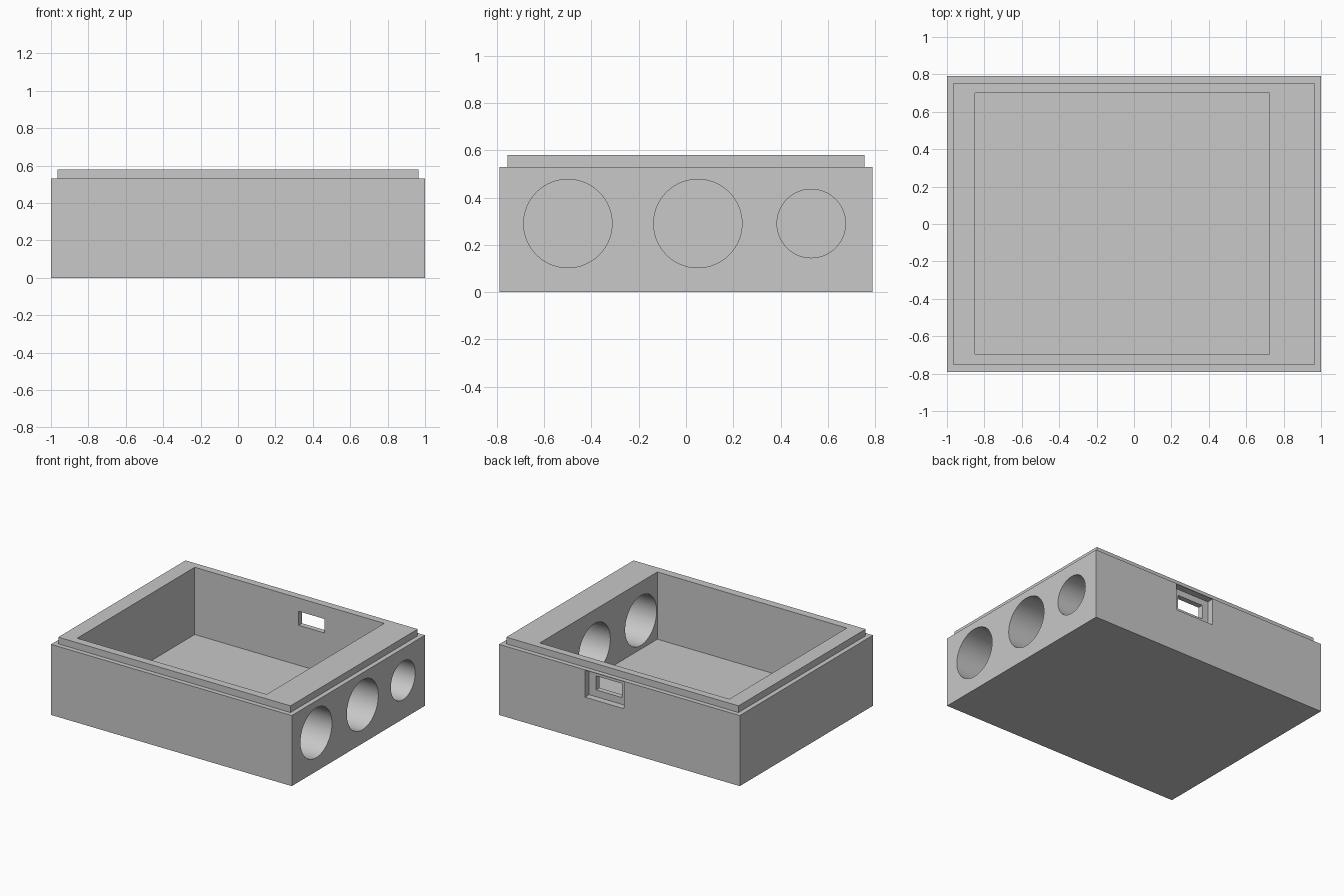
import bpy, bmesh, math
from mathutils import Matrix, Vector

cube = bpy.data.objects.get("Cube")
if cube:
    bpy.data.objects.remove(cube, do_unlink=True)

grey = bpy.data.materials.new("plain grey")
grey.use_nodes = True
colour = (0.58, 0.58, 0.58, 1)
grey.diffuse_color = colour
grey.node_tree.nodes["Principled BSDF"].inputs["Base Color"].default_value = colour


def add_object(name, bm):
    mesh = bpy.data.meshes.new(name)
    bmesh.ops.recalc_face_normals(bm, faces=bm.faces)
    bm.to_mesh(mesh)
    bm.free()
    mesh.materials.append(grey)
    obj = bpy.data.objects.new(name, mesh)
    bpy.context.collection.objects.link(obj)
    return obj


def box(low, high):
    low, high = Vector(low), Vector(high)
    bm = bmesh.new()
    bmesh.ops.create_cube(bm, size=1, matrix=Matrix.Translation((low + high) / 2)
                          @ Matrix.Diagonal((high - low).to_4d()))
    return bm


def cut(target, name, bm):
    cutter = add_object(name, bm)
    cutter.hide_render = True
    mod = target.modifiers.new(name, 'BOOLEAN')
    mod.operation = 'DIFFERENCE'
    mod.solver = 'EXACT'
    mod.object = cutter
    bpy.context.view_layer.objects.active = target
    bpy.ops.object.modifier_apply(modifier=name)
    bpy.data.objects.remove(cutter, do_unlink=True)


# Outer block with a stepped lip for a lid
bm = box((-1, -0.79, 0), (1, 0.79, 0.53))
bm.normal_update()
top = [f for f in bm.faces if f.normal.z > 0.9]
bmesh.ops.inset_region(bm, faces=top, thickness=0.05)
lip = bmesh.ops.extrude_face_region(bm, geom=top)
bmesh.ops.delete(bm, geom=top, context='FACES_ONLY')
bmesh.ops.translate(bm, vec=(0, 0, 0.05),
                    verts=[v for v in lip["geom"] if isinstance(v, bmesh.types.BMVert)])
case = add_object("open_case", bm)

# Inner cavity, thicker on the wall with the round holes
cut(case, "cavity", box((-0.85, -0.695, 0.075), (0.725, 0.7, 0.8)))

# Three round holes through the thick side wall
for i, (y, radius) in enumerate(((-0.5, 0.187), (0.05, 0.187), (0.53, 0.145))):
    bm = bmesh.new()
    place = Matrix.Translation((0.87, y, 0.29)) @ Matrix.Rotation(math.pi / 2, 4, 'Y')
    bmesh.ops.create_cone(bm, cap_ends=True, segments=64, radius1=radius,
                          radius2=radius, depth=0.5, matrix=place)
    cut(case, f"round_hole_{i + 1}", bm)

# Recessed socket opening in the back wall
cut(case, "socket_recess", box((-0.037, 0.74, 0.324), (0.286, 0.9, 0.526)))
cut(case, "socket_opening", box((0.013, 0.6, 0.375), (0.23, 0.9, 0.48)))

# Smooth hole walls with sharp edges kept
bpy.ops.object.select_all(action='DESELECT')
case.select_set(True)
bpy.context.view_layer.objects.active = case
bpy.ops.object.shade_smooth_by_angle(angle=math.radians(30))
